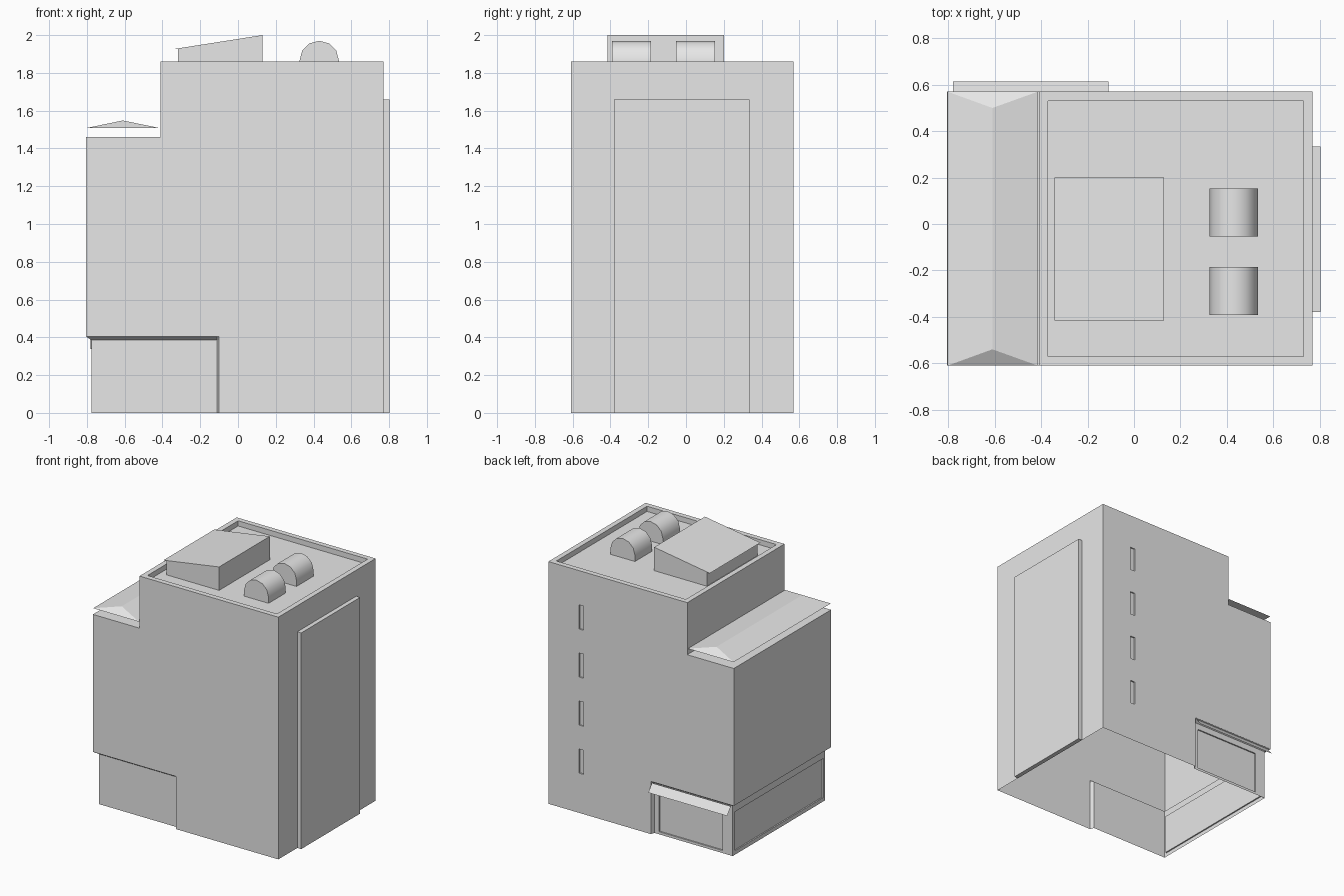
import bpy, bmesh, math

cube = bpy.data.objects.get("Cube")
if cube:
    bpy.data.objects.remove(cube, do_unlink=True)

# One plain grey material
grey = bpy.data.materials.new("plain_grey")
grey.use_nodes = True
colour = (0.8, 0.8, 0.8, 1)
grey.diffuse_color = colour
for node in grey.node_tree.nodes:
    if node.type == 'BSDF_PRINCIPLED':
        node.inputs["Base Color"].default_value = colour


def finish(name, bm):
    bmesh.ops.recalc_face_normals(bm, faces=bm.faces[:])
    mesh = bpy.data.meshes.new(name)
    bm.to_mesh(mesh)
    bm.free()
    mesh.materials.append(grey)
    obj = bpy.data.objects.new(name, mesh)
    bpy.context.collection.objects.link(obj)
    return obj


def loft(bm, rings):
    """Closed solid through rings that share a point count."""
    loops = [[bm.verts.new(p) for p in ring] for ring in rings]
    count = len(loops[0])
    for a, b in zip(loops, loops[1:]):
        for i in range(count):
            j = (i + 1) % count
            bm.faces.new((a[i], a[j], b[j], b[i]))
    bm.faces.new(loops[0][::-1])
    bm.faces.new(loops[-1])


def prism(name, profile, y0, y1):
    """Front profile (x, z) extruded from y0 to y1."""
    bm = bmesh.new()
    loft(bm, [[(x, y, z) for x, z in profile] for y in (y0, y1)])
    return finish(name, bm)


def add_box(bm, x0, x1, y0, y1, z0, z1):
    loft(bm, [[(x0, y0, z), (x1, y0, z), (x1, y1, z), (x0, y1, z)] for z in (z0, z1)])


def boolean(target, tool, operation):
    mod = target.modifiers.new(operation.lower(), 'BOOLEAN')
    mod.operation = operation
    mod.solver = 'EXACT'
    mod.object = tool
    bpy.context.view_layer.update()
    graph = bpy.context.evaluated_depsgraph_get()
    result = bpy.data.meshes.new_from_object(target.evaluated_get(graph))
    target.modifiers.clear()
    target.data = result
    bpy.data.objects.remove(tool, do_unlink=True)


FRONT, BACK = -0.61, 0.57
LEFT, RIGHT, STEP, TOP = -0.805, 0.77, -0.41, 1.86

# Stepped tower, overhanging the ground floor on one side
tower = prism("tower_walls", [
    (-0.10, 0), (RIGHT, 0), (RIGHT, TOP), (STEP, TOP), (STEP, 1.46),
    (LEFT, 1.46), (LEFT, 0.405), (-0.10, 0.405)], FRONT, BACK)

# Set-back ground floor with flared soffit and reveals
f, b, l = FRONT + 0.001, BACK - 0.001, LEFT + 0.001
low = [(-0.775, -0.58), (-0.11, -0.58), (-0.10, f), (-0.05, f),
       (-0.05, b), (-0.10, b), (-0.11, 0.54), (-0.775, 0.54)]
high = [(l, f), (-0.11, f), (-0.10, f), (-0.05, f),
        (-0.05, b), (-0.10, b), (-0.11, b), (l, b)]
bm = bmesh.new()
loft(bm, [[(x, y, z) for x, y in plan]
          for plan, z in ((low, 0), (low, 0.385), (high, 0.404), (high, 0.43))])
boolean(tower, finish("ground_floor", bm), 'UNION')

# Roof well, shopfront panels and slit windows
bm = bmesh.new()
add_box(bm, -0.37, 0.73, -0.57, 0.53, 1.82, 1.95)
add_box(bm, -0.69, -0.15, 0.53, 0.60, 0.02, 0.34)
add_box(bm, -0.85, -0.765, -0.56, 0.515, 0.03, 0.33)
for i in range(4):
    z = 0.305 + 0.369 * i
    add_box(bm, 0.47, 0.51, 0.56, 0.60, z, z + 0.185)
boolean(tower, finish("recess_cutter", bm), 'DIFFERENCE')

# Leave the underside open
bm = bmesh.new()
bm.from_mesh(tower.data)
floor = [face for face in bm.faces if all(abs(v.co.z) < 0.001 for v in face.verts)]
bmesh.ops.delete(bm, geom=floor, context='FACES')
bm.to_mesh(tower.data)
bm.free()

# Tall slab on the side wall
bm = bmesh.new()
add_box(bm, RIGHT, 0.803, -0.38, 0.335, 0, 1.66)
finish("side_slab", bm)

# Thin sloping awning at the back
bm = bmesh.new()
bm.faces.new([bm.verts.new(p) for p in (
    (-0.11, BACK, 0.395), (-0.78, BACK, 0.395),
    (-0.78, 0.615, 0.338), (-0.11, 0.615, 0.338))])
awning = finish("back_awning", bm)
if awning.data.polygons[0].normal.z < 0:
    awning.data.flip_normals()

# Low hipped skylight above the step
bm = bmesh.new()
base = [bm.verts.new((x, y, 1.508)) for x, y in
        ((-0.803, FRONT), (-0.415, FRONT), (-0.415, BACK), (-0.803, BACK))]
r0, r1 = (bm.verts.new((-0.61, y, 1.548)) for y in (-0.54, 0.50))
for face in ((base[0], base[1], r0), (base[2], base[3], r1),
             (base[1], base[2], r1, r0), (base[3], base[0], r0, r1), base[::-1]):
    bm.faces.new(face)
finish("hipped_skylight", bm)

# Slanted roof housing with a small eave
prism("roof_housing", [(-0.317, 1.82), (0.13, 1.82), (0.13, 2.0),
                       (-0.342, 1.926), (-0.317, 1.926)], -0.415, 0.20)

# Two round-topped vents
arch = [(0.43 + 0.104 * math.cos(math.radians(a)),
         1.866 + 0.104 * math.sin(math.radians(a))) for a in range(0, 181, 30)]
for name, y in (("front_vent", -0.392), ("back_vent", -0.053)):
    vent = prism(name, [(0.326, 1.82), (0.534, 1.82)] + arch, y, y + 0.207)
    bpy.ops.object.select_all(action='DESELECT')
    vent.select_set(True)
    bpy.context.view_layer.objects.active = vent
    bpy.ops.object.shade_smooth_by_angle(angle=math.radians(40))
